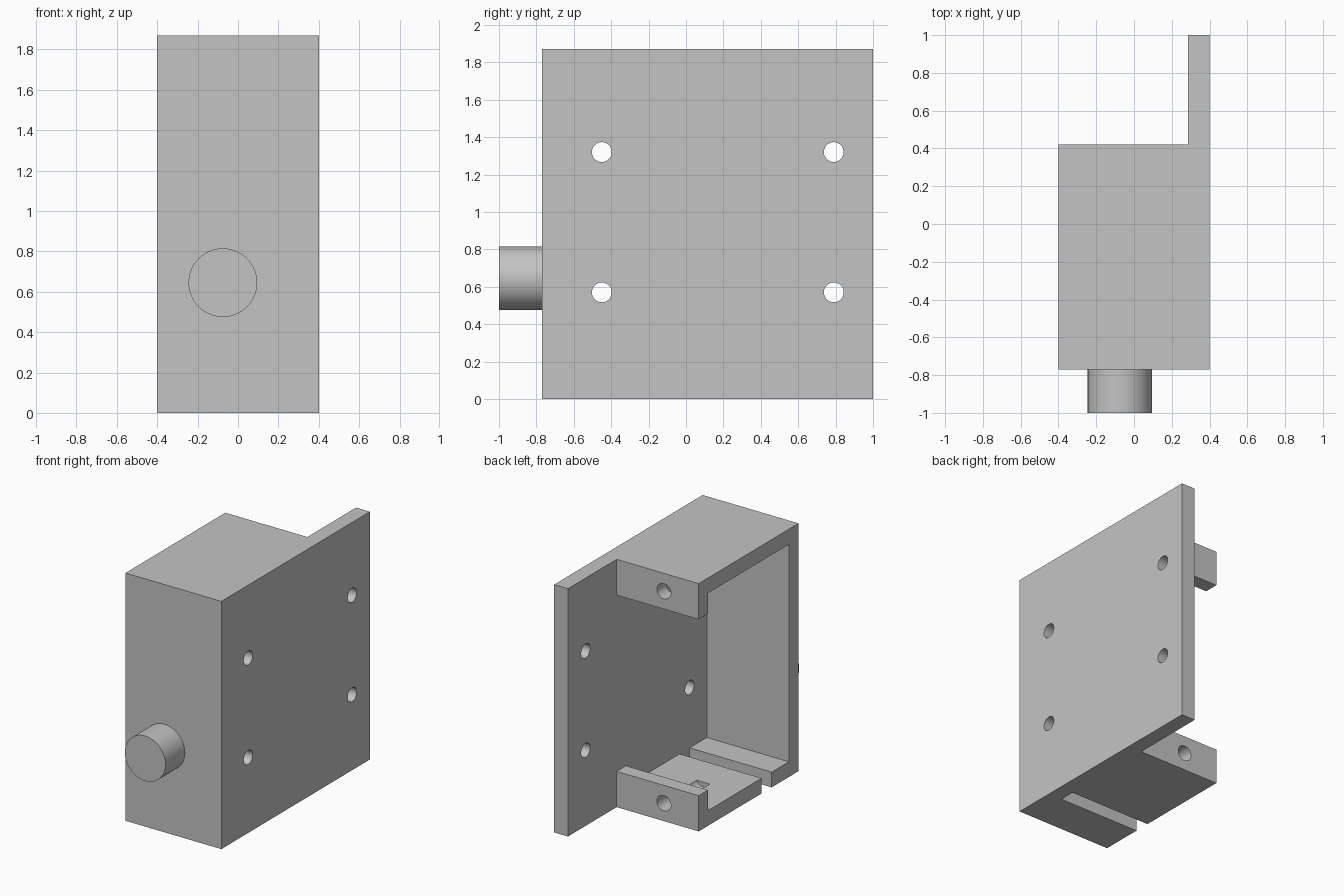
import bpy
import math

old = bpy.data.objects.get("Cube")
if old:
    bpy.data.objects.remove(old, do_unlink=True)

# Single plain grey
grey = bpy.data.materials.new("plain grey")
grey.use_nodes = True
colour = (0.55, 0.55, 0.55, 1)
grey.diffuse_color = colour
grey.node_tree.nodes["Principled BSDF"].inputs["Base Color"].default_value = colour


def box(name, x, y, z):
    """Box given as (low, high) ranges along each axis."""
    spans = (x, y, z)
    bpy.ops.mesh.primitive_cube_add(size=1, location=[(a + b) / 2 for a, b in spans])
    ob = bpy.context.object
    ob.name = name
    ob.scale = [b - a for a, b in spans]
    bpy.ops.object.transform_apply(location=True, rotation=True, scale=True)
    return ob


def rod(name, centre, radius, length, axis, sides=48):
    """Cylinder lying along the x or y axis."""
    turn = (0, math.pi / 2, 0) if axis == "x" else (math.pi / 2, 0, 0)
    bpy.ops.mesh.primitive_cylinder_add(vertices=sides, radius=radius, depth=length,
                                        location=centre, rotation=turn)
    ob = bpy.context.object
    ob.name = name
    bpy.ops.object.transform_apply(location=True, rotation=True, scale=True)
    return ob


def cut(target, cutter):
    """Subtract the cutter from the target, then discard it."""
    mod = target.modifiers.new("cut", "BOOLEAN")
    mod.operation = "DIFFERENCE"
    mod.solver = "EXACT"
    mod.object = cutter
    bpy.context.view_layer.objects.active = target
    bpy.ops.object.modifier_apply(modifier=mod.name)
    bpy.data.objects.remove(cutter, do_unlink=True)


HEIGHT, WALL = 1.87, 0.115
FRONT, REAR = -0.77, 0.42
PLATE = 0.4 - WALL
side = (-0.6, PLATE)

# Bracket body: a block hollowed out to leave plate, walls and lips
body = box("bracket_body", (-0.4, 0.4), (FRONT, 1), (0, HEIGHT))
cut(body, box("rear_space", side, (REAR, 1.2), (-0.2, HEIGHT + 0.2)))
cut(body, box("cavity", side, (FRONT + WALL, REAR - 0.11), (WALL, HEIGHT - WALL)))
cut(body, box("lip_gap", side, (0.1, 0.6), (0.27, HEIGHT - 0.27)))
cut(body, box("floor_slot", side, (-0.45, -0.33), (-0.2, 0.3)))

# Four mounting holes through the side plate
for y in (-0.45, 0.79):
    for z in (0.57, 1.32):
        cut(body, rod("plate_hole", (0.35, y, z), 0.053, 0.4, "x"))

# Screw holes through both lips, grooving the floor and ceiling
for z in (0.135, HEIGHT - 0.135):
    cut(body, rod("lip_hole", (-0.11, 0.225, z), 0.058, 0.55, "y"))

# Round peg on the front wall
peg = rod("front_peg", (-0.075, -0.875, 0.645), 0.17, 0.25, "y", 64)

for ob in (body, peg):
    ob.data.materials.clear()
    ob.data.materials.append(grey)
    bpy.ops.object.select_all(action="DESELECT")
    ob.select_set(True)
    bpy.context.view_layer.objects.active = ob
    bpy.ops.object.shade_smooth_by_angle(angle=math.radians(30))
